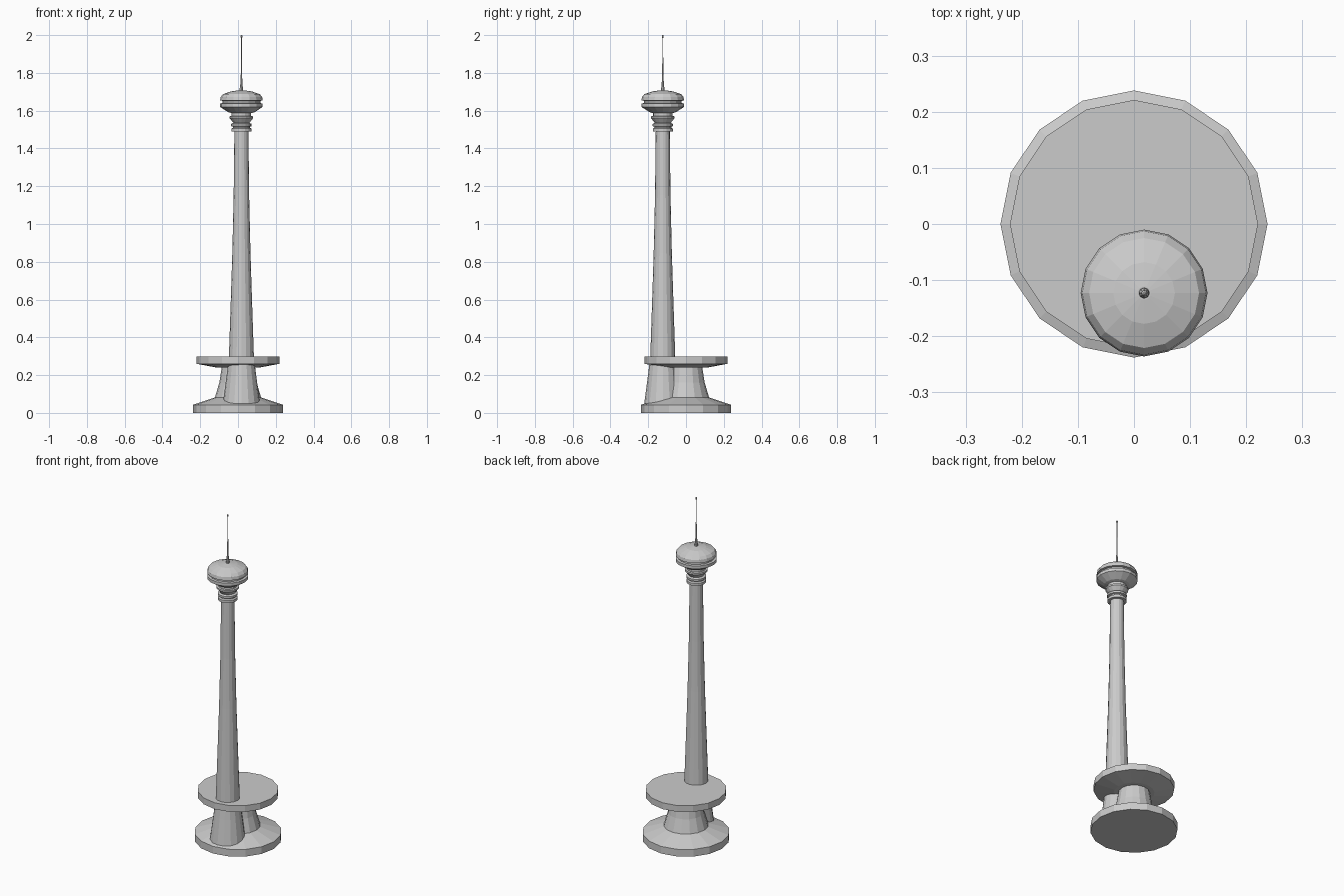
import bpy, bmesh, math

TOWER = (0.018, -0.123)


def lathe(name, profile, centre=(0, 0), sides=16):
    """Revolve (radius, height) points into a closed flat-faced solid."""
    bm = bmesh.new()
    rings = []
    for r, z in profile:
        rings.append([bm.verts.new((centre[0] + r * math.cos(2 * math.pi * i / sides),
                                    centre[1] + r * math.sin(2 * math.pi * i / sides), z))
                      for i in range(sides)])
    for a, b in zip(rings, rings[1:]):
        for i in range(sides):
            j = (i + 1) % sides
            bm.faces.new((a[i], a[j], b[j], b[i]))
    bm.faces.new(rings[0][::-1])
    bm.faces.new(rings[-1])
    mesh = bpy.data.meshes.new(name)
    bm.to_mesh(mesh)
    bm.free()
    obj = bpy.data.objects.new(name, mesh)
    bpy.context.collection.objects.link(obj)
    return obj


# Plinth, waisted pedestal and overhanging roof disc
lathe("base_building", [
    (0.238, 0), (0.238, 0.043), (0.122, 0.082), (0.099, 0.16), (0.086, 0.24),
    (0.112, 0.24), (0.221, 0.26), (0.221, 0.298)])

# Tapering shaft
lathe("shaft", [
    (0.098, 0.05), (0.078, 0.2), (0.066, 0.3), (0.056, 0.6), (0.048, 0.85),
    (0.041, 1.15), (0.037, 1.5)], TOWER)

# Ringed collar below the pod
lathe("collar", [
    (0.036, 1.49), (0.053, 1.49), (0.053, 1.505), (0.045, 1.51), (0.045, 1.515),
    (0.054, 1.518), (0.054, 1.53), (0.042, 1.535), (0.05, 1.545),
    (0.062, 1.56), (0.062, 1.57), (0.052, 1.572), (0.052, 1.59)], TOWER)

# Observation pod with a window groove
lathe("pod", [
    (0.055, 1.588), (0.07, 1.592), (0.113, 1.62), (0.113, 1.638), (0.1, 1.64),
    (0.1, 1.652), (0.113, 1.654), (0.11, 1.672), (0.098, 1.687),
    (0.055, 1.702), (0.012, 1.708)], TOWER)

# Antenna with a small tip
lathe("antenna", [
    (0.01, 1.70), (0.009, 1.72), (0.0065, 1.73), (0.003, 1.80), (0.002, 1.985),
    (0.005, 1.989), (0.005, 1.997), (0.002, 2.0)], TOWER, 8)
